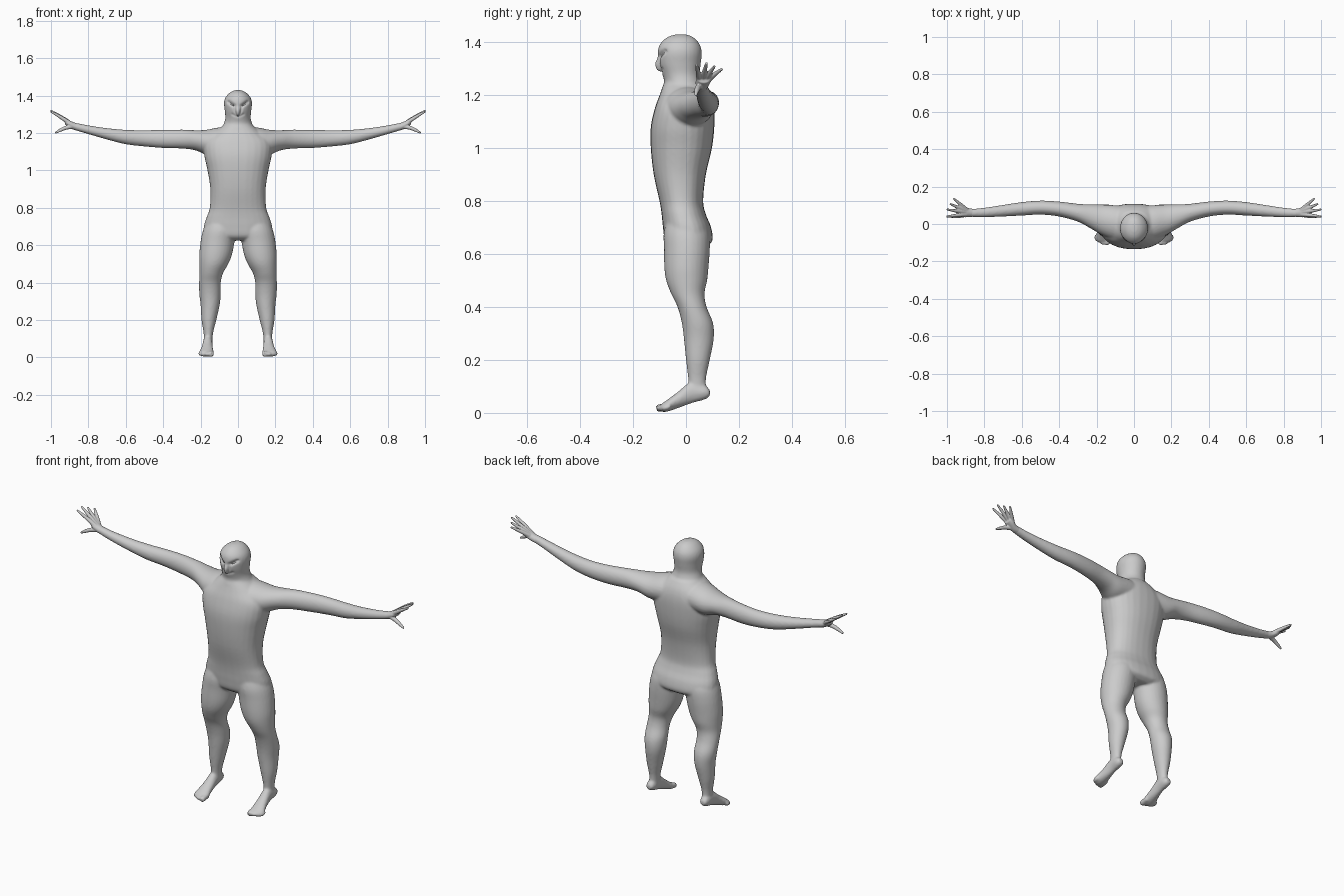
import bpy, bmesh, math
from mathutils import Vector

skin = bpy.data.materials.new("plain grey")
skin.diffuse_color = (0.6, 0.6, 0.6, 1)


def spline(rows, steps=5):
    """Smoothly fill in rows of numbers (Catmull-Rom)."""
    out = []
    for i in range(len(rows) - 1):
        a, b, c, d = (rows[min(max(i + k, 0), len(rows) - 1)] for k in (-1, 0, 1, 2))
        for s in range(steps):
            t = s / steps
            out.append([0.5 * (2 * q + (r - p) * t + (2 * p - 5 * q + 4 * r - w) * t * t
                               + (3 * q - p - 3 * r + w) * t ** 3)
                        for p, q, r, w in zip(a, b, c, d)])
    return out + [rows[-1]]


def skin_rings(bm, rings):
    rings = [[bm.verts.new(p) for p in ring] for ring in rings]
    n = len(rings[0])
    for a, b in zip(rings, rings[1:]):
        for i in range(n):
            bm.faces.new((a[i], a[(i + 1) % n], b[(i + 1) % n], b[i]))
    bm.faces.new(rings[0])
    bm.faces.new(rings[-1])


def loft(bm, axis, rows, side=1, power=2.0, n=28):
    """Rows: position on the axis, then low and high bounds on the other two axes."""
    rings = []
    for t, u0, u1, v0, v1 in spline(rows):
        ring = []
        for k in range(n):
            c, s = math.cos(2 * math.pi * k / n), math.sin(2 * math.pi * k / n)
            u = (u0 + u1) / 2 + (u1 - u0) / 2 * math.copysign(abs(c) ** (2 / power), c)
            v = (v0 + v1) / 2 + (v1 - v0) / 2 * math.copysign(abs(s) ** (2 / power), s)
            p = {'x': (t, u, v), 'y': (u, t, v), 'z': (u, v, t)}[axis]
            ring.append((p[0] * side, p[1], p[2]))
        rings.append(ring)
    skin_rings(bm, rings)


def tube(bm, rows, side=1, n=12):
    """Rows: x, y, z, radius along a path."""
    rows = spline(rows)
    d = (Vector(rows[-1][:3]) - Vector(rows[0][:3])).normalized()
    e = d.cross(Vector((0.2, 0.3, 1))).normalized()
    f = d.cross(e)
    rings = []
    for x, y, z, r in rows:
        ring = []
        for k in range(n):
            a = 2 * math.pi * k / n
            p = Vector((x, y, z)) + r * (math.cos(a) * e + math.sin(a) * f)
            ring.append((p.x * side, p.y, p.z))
        rings.append(ring)
    skin_rings(bm, rings)


def finish(bm, name, voxel, smooth):
    """Fuse overlapping parts into one smooth skin."""
    bmesh.ops.recalc_face_normals(bm, faces=bm.faces)
    me = bpy.data.meshes.new(name)
    bm.to_mesh(me)
    bm.free()
    ob = bpy.data.objects.new(name, me)
    bpy.context.collection.objects.link(ob)
    me.materials.append(skin)
    bpy.context.view_layer.objects.active = ob
    ob.select_set(True)
    m = ob.modifiers.new("fuse", 'REMESH')
    m.mode, m.voxel_size, m.use_smooth_shade = 'VOXEL', voxel, True
    m = ob.modifiers.new("soften", 'SMOOTH')
    m.factor, m.iterations = 0.5, smooth
    bpy.ops.object.modifier_apply(modifier="fuse")
    bpy.ops.object.modifier_apply(modifier="soften")
    for p in ob.data.polygons:
        p.use_smooth = True
    ob.select_set(False)
    return ob


bm = bmesh.new()
# torso
loft(bm, 'z', [(0.625, -0.12, 0.12, -0.05, 0.07), (0.65, -0.18, 0.18, -0.078, 0.1),
               (0.7, -0.183, 0.183, -0.087, 0.095), (0.75, -0.168, 0.168, -0.092, 0.075),
               (0.8, -0.151, 0.151, -0.1, 0.065), (0.9, -0.148, 0.148, -0.122, 0.075),
               (1.0, -0.163, 0.163, -0.133, 0.098), (1.08, -0.18, 0.18, -0.133, 0.107),
               (1.15, -0.18, 0.18, -0.118, 0.107), (1.2, -0.13, 0.13, -0.1, 0.095),
               (1.24, -0.08, 0.08, -0.085, 0.07)], power=2.3)
# neck and head
loft(bm, 'z', [(1.17, -0.1, 0.1, -0.1, 0.09), (1.22, -0.092, 0.092, -0.093, 0.075),
               (1.25, -0.076, 0.076, -0.083, 0.06), (1.28, -0.068, 0.068, -0.09, 0.052),
               (1.32, -0.071, 0.071, -0.104, 0.056), (1.36, -0.075, 0.075, -0.107, 0.06),
               (1.39, -0.067, 0.067, -0.1, 0.053), (1.415, -0.045, 0.045, -0.077, 0.033),
               (1.427, -0.022, 0.022, -0.05, 0.01), (1.43, -0.005, 0.005, -0.028, -0.012)])
# beak
tube(bm, [(0, -0.09, 1.35, 0.01), (0, -0.1, 1.325, 0.015), (0, -0.107, 1.305, 0.011),
          (0, -0.108, 1.29, 0.005)])
for s in (1, -1):
    # arm
    loft(bm, 'x', [(0.0, -0.09, 0.09, 1.08, 1.235), (0.1, -0.085, 0.1, 1.08, 1.23),
                   (0.17, -0.06, 0.104, 1.085, 1.217), (0.23, -0.025, 0.105, 1.108, 1.215),
                   (0.3, 0.012, 0.108, 1.117, 1.218), (0.4, 0.04, 0.12, 1.12, 1.217),
                   (0.5, 0.05, 0.125, 1.128, 1.215), (0.6, 0.045, 0.117, 1.14, 1.217),
                   (0.7, 0.04, 0.102, 1.165, 1.226), (0.8, 0.036, 0.087, 1.194, 1.241),
                   (0.87, 0.038, 0.08, 1.215, 1.254), (0.89, 0.045, 0.075, 1.225, 1.25)], s)
    # leg
    loft(bm, 'z', [(0.74, 0.01, 0.16, -0.07, 0.06), (0.68, 0.005, 0.187, -0.084, 0.087),
                   (0.62, 0.018, 0.2, -0.083, 0.09), (0.55, 0.032, 0.207, -0.082, 0.085),
                   (0.5, 0.052, 0.207, -0.075, 0.08), (0.45, 0.08, 0.206, -0.056, 0.07),
                   (0.4, 0.092, 0.208, -0.032, 0.078), (0.34, 0.092, 0.207, -0.016, 0.102),
                   (0.28, 0.098, 0.2, -0.008, 0.105), (0.2, 0.116, 0.195, 0.0, 0.09),
                   (0.13, 0.133, 0.184, 0.008, 0.076), (0.07, 0.138, 0.182, 0.012, 0.076)], s)
    # foot
    loft(bm, 'y', [(0.09, 0.148, 0.178, 0.062, 0.088), (0.07, 0.138, 0.186, 0.05, 0.105),
                   (0.02, 0.137, 0.187, 0.036, 0.118), (-0.03, 0.134, 0.195, 0.018, 0.08),
                   (-0.07, 0.13, 0.207, 0.005, 0.05), (-0.09, 0.135, 0.205, 0.003, 0.036)], s)
    # toes
    for x, y, r in ((0.144, -0.113, 0.015), (0.166, -0.11, 0.012),
                    (0.184, -0.1, 0.012), (0.2, -0.09, 0.011)):
        tube(bm, [(x, -0.06, 0.025, r), (x, y + 0.01, 0.018, r), (x, y, 0.016, r * 0.6)], s)
body = finish(bm, "body", 0.006, 6)

# face: engraved brow-to-beak lines, eye slits and mouth corners
grooves = [((0.05, 1.365), (0.02, 1.345), 0.012, 0.008), ((0.02, 1.345), (0.015, 1.315), 0.007, 0.006),
           ((0.015, 1.315), (0.004, 1.29), 0.007, 0.006), ((0.008, 1.29), (0.03, 1.3), 0.004, 0.006)]
for v in body.data.vertices:
    if v.co.y < -0.04 and v.co.z > 1.26:
        p, push = Vector((abs(v.co.x), v.co.z)), 0
        for a, b, depth, w in grooves:
            a, b = Vector(a), Vector(b)
            t = min(max((p - a).dot(b - a) / (b - a).length_squared, 0), 1)
            push = max(push, depth * math.exp(-((p - a - t * (b - a)).length / w) ** 2))
        v.co.y += push

# eyes, slanted ovals set in the slits
for s, name in ((1, "left_eye"), (-1, "right_eye")):
    bm = bmesh.new()
    tube(bm, [(0.05, -0.071, 1.364, 0.002), (0.036, -0.083, 1.354, 0.005),
              (0.022, -0.093, 1.346, 0.002)], s)
    finish(bm, name, 0.002, 2)

# hands: palm, four spread fingers and a lowered thumb
for s, name in ((1, "left_hand"), (-1, "right_hand")):
    bm = bmesh.new()
    loft(bm, 'x', [(0.84, 0.04, 0.08, 1.209, 1.244), (0.875, 0.038, 0.083, 1.216, 1.256),
                   (0.905, 0.036, 0.092, 1.232, 1.268), (0.925, 0.045, 0.09, 1.246, 1.27)], s)
    for tip in ((0.965, 0.137, 1.3), (0.985, 0.108, 1.31), (1.003, 0.078, 1.322), (1.003, 0.04, 1.316)):
        root = Vector((0.895, 0.062 + (tip[1] - 0.08) * 0.25, 1.25))
        mid = root.lerp(Vector(tip), 0.5) + Vector((0, 0, 0.002))
        tube(bm, [(*root, 0.012), (*mid, 0.0095), (*tip, 0.005)], s)
    tube(bm, [(0.875, 0.055, 1.237, 0.014), (0.92, 0.045, 1.228, 0.011), (0.95, 0.04, 1.215, 0.009),
              (0.978, 0.037, 1.2, 0.005)], s)
    finish(bm, name, 0.003, 4)
